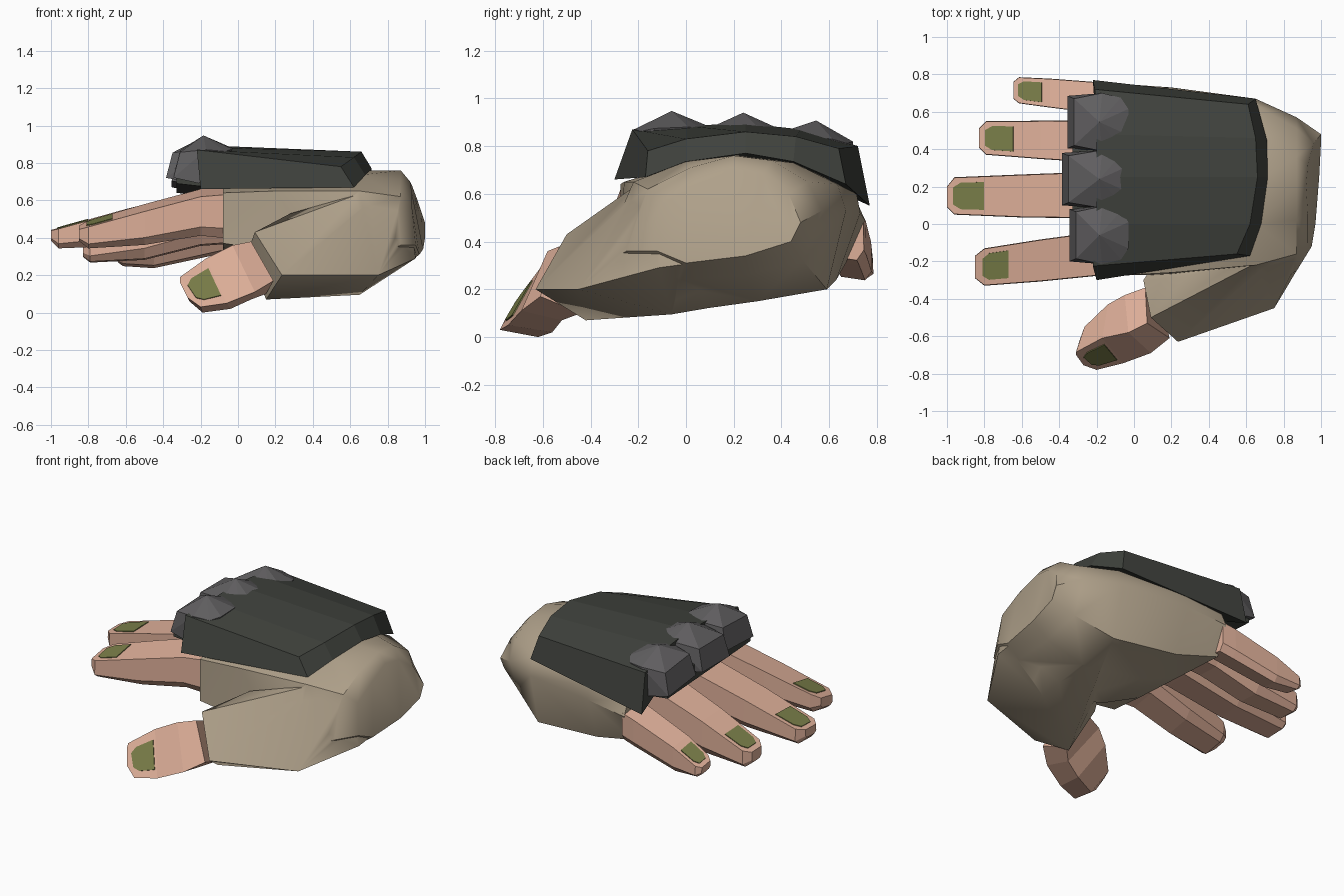
import bpy, bmesh, math
from mathutils import Vector

if "Cube" in bpy.data.objects:
    bpy.data.objects.remove(bpy.data.objects["Cube"])


def material(name, rgb):
    m = bpy.data.materials.new(name)
    m.diffuse_color = (*rgb, 1)
    m.use_nodes = True
    m.node_tree.nodes["Principled BSDF"].inputs["Base Color"].default_value = m.diffuse_color
    return m


TAN = material("tan_cloth", (0.43, 0.355, 0.255))
SKIN = material("skin", (0.73, 0.43, 0.318))
DARK = material("charcoal_plate", (0.050, 0.054, 0.046))
GREY = material("grey_knuckle", (0.115, 0.111, 0.115))
NAIL = material("olive_nail", (0.19, 0.205, 0.065))


def activate(ob):
    bpy.ops.object.select_all(action='DESELECT')
    ob.select_set(True)
    bpy.context.view_layer.objects.active = ob


def finish(bm, name, mat):
    bmesh.ops.recalc_face_normals(bm, faces=bm.faces)
    me = bpy.data.meshes.new(name)
    bm.to_mesh(me)
    bm.free()
    me.materials.append(mat)
    ob = bpy.data.objects.new(name, me)
    bpy.context.collection.objects.link(ob)
    return ob


def loft(name, rings, mat, tris=False):
    """Skin equal-length rings of points and cap both ends."""
    bm = bmesh.new()
    vs = [[bm.verts.new(p) for p in r] for r in rings]
    n = len(vs[0])
    for a, b in zip(vs, vs[1:]):
        for i in range(n):
            j = (i + 1) % n
            bm.faces.new((a[i], a[j], b[j], b[i]))
    bm.faces.new(vs[0])
    bm.faces.new(vs[-1])
    if tris:
        bmesh.ops.triangulate(bm, faces=bm.faces)
    return finish(bm, name, mat)


def hull(name, pts, mat):
    bm = bmesh.new()
    for p in pts:
        bm.verts.new(p)
    res = bmesh.ops.convex_hull(bm, input=bm.verts)
    junk = {g for g in res["geom_interior"] + res["geom_unused"]
            if isinstance(g, bmesh.types.BMVert)}
    bmesh.ops.delete(bm, geom=list(junk), context='VERTS')
    return finish(bm, name, mat)


def nail(name, quad, u0, u1, v0, v1):
    """Thin six-sided plate on a quad: u runs to the tip, v across."""
    a, b, c, d = map(Vector, quad)          # root left/right, tip right/left
    n = (b - a).cross(d - a).normalized()
    um = u0 + (u1 - u0) * 0.75
    vm = (v0 + v1) / 2
    uv = [(u0, v0), (u0, v1), (um, v1), (u1, vm + (v1 - vm) * .65),
          (u1, vm - (vm - v0) * .65), (um, v0)]
    flat = [a.lerp(b, v).lerp(d.lerp(c, v), u) for u, v in uv]
    loft(name, [[p - n * .005 for p in flat], [p + n * .004 for p in flat]], NAIL)


# Glove palm, from the finger edge to the rounded wrist
def ring(x, yz):
    return [(x, y, z) for y, z in yz]


knuckle_edge = [(-.275, .64), (0, .70), (.25, .73), (.5, .69), (.71, .58),
                (.75, .49), (.67, .31), (.3, .33), (-.05, .35), (-.275, .37)]
middle = [(-.26, .65), (0, .73), (.25, .755), (.5, .71), (.715, .60),
          (.73, .52), (.63, .24), (.3, .22), (-.05, .21), (-.27, .33)]
heel = [(-.22, .65), (0, .735), (.22, .76), (.45, .73), (.635, .64),
        (.67, .53), (.59, .20), (.3, .15), (-.06, .10), (-.38, .28)]
wrist = [(-.16, .62), (.02, .71), (.2, .76), (.36, .74), (.51, .65),
         (.57, .53), (.49, .32), (.25, .26), (-.02, .24), (-.25, .36)]
end = [(.93, -.10, .56), (.93, .05, .64), (.92, .2, .70), (.93, .32, .68),
       (.96, .43, .60), (1.0, .48, .48), (1.0, .44, .40), (.99, .25, .34),
       (.97, .0, .31), (.95, -.12, .36)]
glove = loft("glove", [ring(-.08, knuckle_edge), ring(.2, middle), ring(.65, heel),
                       ring(.87, wrist), end], TAN, tris=True)

# Thumb mound, blending into the heel and ending in the thumb opening
mound = hull("thumb_mound", [
    (.09, -.50, .43), (.235, -.63, .20), (.15, -.42, .07), (.05, -.30, .32),
    (.75, -.45, .20), (.65, -.06, .095), (.28, -.275, .53), (.65, -.21, .635),
    (.84, -.27, .40), (.95, -.115, .29), (.30, .05, .23), (.87, -.15, .60),
    (.91, -.09, .55), (.65, .58, .205), (.96, .25, .34)], TAN)

# Weld the mound to the palm, then smooth the cloth
weld = glove.modifiers.new("weld_mound", 'BOOLEAN')
weld.operation = 'UNION'
weld.solver = 'EXACT'
weld.object = mound
activate(glove)
bpy.ops.object.modifier_apply(modifier=weld.name)
bpy.data.objects.remove(mound)
bpy.ops.object.shade_smooth_by_angle(angle=math.radians(45))


# Four fingers: section = (x, y, width, bottom, top)
def finger(name, tilt, secs, nu, nv):
    rings = []
    for x, y, w, lo, hi in secs:
        h, k = w / 2, hi - lo
        prof = [(-.97, hi), (.97, hi), (1, lo + .25 * k), (.65, lo), (-.65, lo), (-1, lo + .25 * k)]
        rings.append([(x, y + s * h, z + tilt * s * h) for s, z in prof])
    loft(name, rings, SKIN)
    r, t = rings[-3], rings[-2]
    nail(name + "_nail", (r[1], r[0], t[0], t[1]), *nu, *nv)


finger("index_finger", .18, [
    (-.06, -.15, .22, .41, .65), (-.2, -.16, .235, .425, .64), (-.5, -.195, .225, .375, .56),
    (-.80, -.23, .20, .355, .475), (-.85, -.23, .12, .39, .455)], (.57, 1.03), (.14, .86))
finger("middle_finger", .03, [
    (-.06, .155, .25, .42, .68), (-.2, .155, .25, .42, .65), (-.6, .15, .23, .36, .55),
    (-.96, .15, .20, .345, .45), (-1.0, .145, .11, .385, .44)], (.56, 1.02), (.14, .86))
finger("ring_finger", -.05, [
    (-.06, .44, .23, .37, .64), (-.2, .44, .225, .36, .60), (-.5, .45, .205, .285, .50),
    (-.79, .46, .18, .27, .385), (-.83, .46, .10, .30, .37)], (.5, 1.02), (.14, .86))
finger("little_finger", -.15, [
    (-.06, .66, .17, .33, .52), (-.15, .67, .17, .31, .50), (-.45, .70, .155, .245, .41),
    (-.615, .715, .14, .255, .335), (-.645, .715, .09, .275, .32)], (.25, 1.02), (.14, .86))

# Thumb: each ring is front low, front high, back high, back low
thumb = [
    [(.19, -.61, .17), (.07, -.53, .38), (.06, -.34, .30), (.15, -.44, .10)],
    [(.09, -.69, .11), (-.03, -.58, .36), (-.05, -.38, .28), (.07, -.52, .07)],
    [(-.06, -.745, .05), (-.17, -.61, .29), (-.14, -.43, .22), (-.04, -.56, .02)],
    [(-.20, -.78, .03), (-.31, -.685, .19), (-.265, -.55, .14), (-.19, -.62, .0)],
    [(-.27, -.755, .08), (-.31, -.70, .16), (-.29, -.62, .13), (-.26, -.66, .06)]]
loft("thumb", thumb, SKIN)
nail("thumb_nail", (thumb[2][1], thumb[2][0], thumb[3][0], thumb[3][1]), .08, .95, .2, .82)

# Armour plate: strips across the hand, each bottom front, top front, top rear, bottom rear
plate = [
    [(-.20, -.30, .66), (-.22, -.225, .87), (.55, -.16, .78), (.62, -.17, .67)],
    [(-.20, -.05, .70), (-.20, 0, .885), (.62, 0, .83), (.68, 0, .735)],
    [(-.20, .25, .72), (-.20, .25, .895), (.66, .25, .86), (.715, .25, .77)],
    [(-.20, .48, .68), (-.20, .48, .87), (.65, .46, .84), (.71, .45, .735)],
    [(-.22, .77, .55), (-.21, .72, .80), (.61, .64, .79), (.65, .67, .64)]]
loft("hand_plate", plate, DARK)

# Lip of the plate beneath the knuckle guards
hull("plate_lip", [(x, y, z + d) for y, z in ((-.19, .69), (.24, .73), (.66, .64))
                   for x, d in ((-.33, 0), (-.33, .06), (-.15, -.02), (-.15, .08))], DARK)

# Faceted knuckle guards: front x, centre y, peak height, sideways roll
for name, f, c, a, roll in (("index_knuckle", -.345, -.06, .947, .04),
                            ("middle_knuckle", -.385, .24, .94, 0),
                            ("ring_knuckle", -.355, .545, .907, -.12)):
    pts = [(-.185, c, a)]
    for s in (-1, 1):
        side = [(f, .14, -.22), (f + .035, .125, -.085), (-.17, .155, -.07),
                (-.21, .15, -.25), (-.03, .07, -.07), (-.07, .13, -.08), (-.07, .12, -.15)]
        pts += [(x, c + s * y, a + z + roll * s * y) for x, y, z in side]
    hull(name, pts, GREY)
